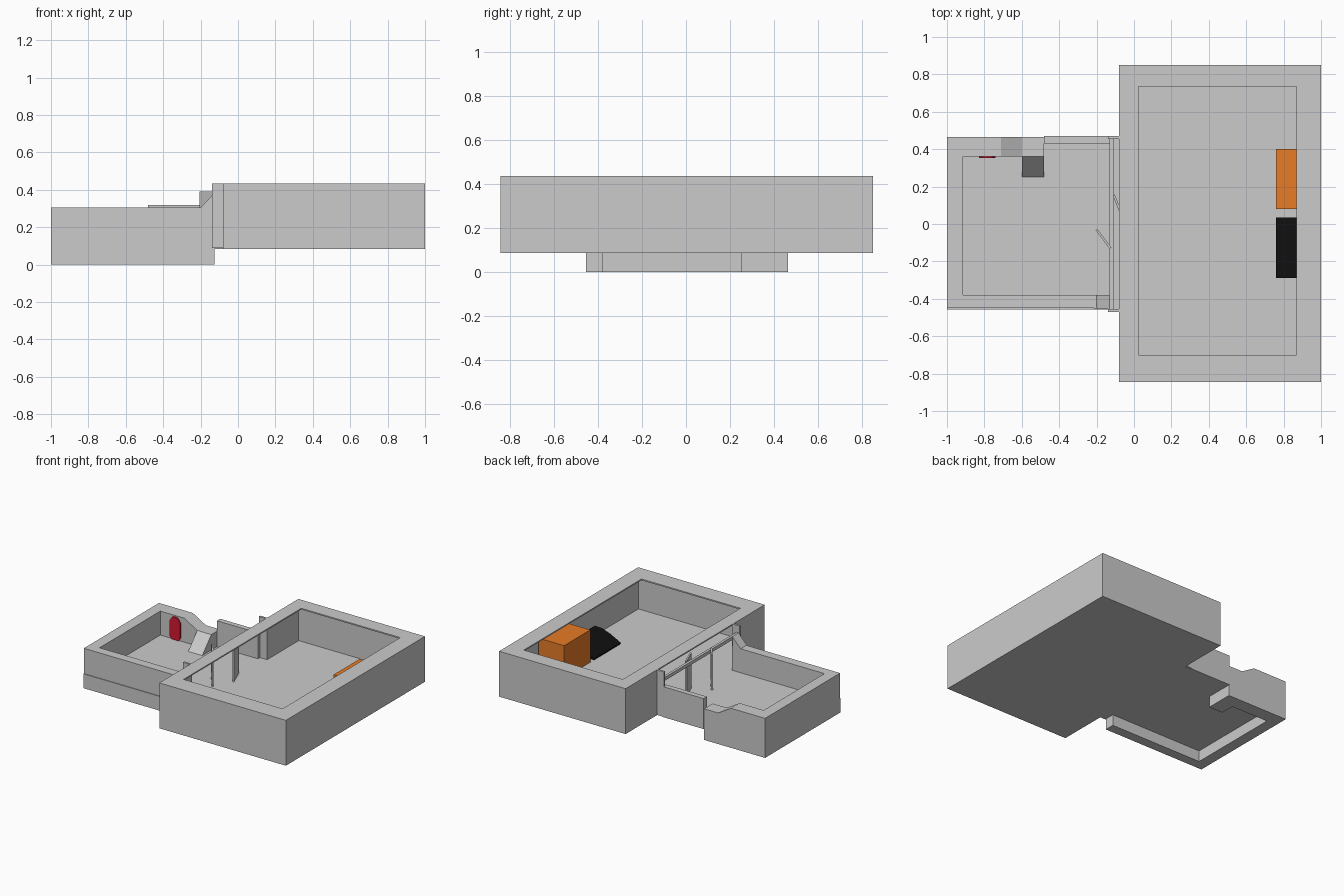
import bpy, math

if "Cube" in bpy.data.objects:
    bpy.data.objects.remove(bpy.data.objects["Cube"])


def mesh(name, verts, faces, color=None):
    me = bpy.data.meshes.new(name)
    me.from_pydata(verts, [], faces)
    ob = bpy.data.objects.new(name, me)
    bpy.context.collection.objects.link(ob)
    if color:
        mat = bpy.data.materials.new(name + "_paint")
        mat.diffuse_color = (*color, 1)
        mat.use_nodes = True
        mat.node_tree.nodes["Principled BSDF"].inputs["Base Color"].default_value = mat.diffuse_color
        me.materials.append(mat)
    return ob


def prism(name, pts, axis, a, b, color=None):
    """Extrude a 2D profile along axis (x: y,z  y: x,z  z: x,y) from a to b."""
    def place(p, t):
        return {"x": (t, p[0], p[1]), "y": (p[0], t, p[1]), "z": (p[0], p[1], t)}[axis]
    area = sum(p[0] * q[1] - q[0] * p[1] for p, q in zip(pts, pts[1:] + pts[:1]))
    if (area < 0) != (axis == "y"):
        pts = pts[::-1]
    n = len(pts)
    verts = [place(p, a) for p in pts] + [place(p, b) for p in pts]
    faces = [list(range(n))[::-1], list(range(n, 2 * n))]
    faces += [[i, (i + 1) % n, (i + 1) % n + n, i + n] for i in range(n)]
    return mesh(name, verts, faces, color)


def box(name, x, y, z, color=None):
    return prism(name, [(x[0], y[0]), (x[1], y[0]), (x[1], y[1]), (x[0], y[1])],
                 "z", z[0], z[1], color)


def ring(name, outer, inner, z0, z1):
    """Rectangular frame, each rectangle given as x0, x1, y0, y1."""
    def rect(r, z):
        return [(r[0], r[2], z), (r[1], r[2], z), (r[1], r[3], z), (r[0], r[3], z)]
    verts = rect(outer, z0) + rect(inner, z0) + rect(outer, z1) + rect(inner, z1)
    faces = []
    for i in range(4):
        j = (i + 1) % 4
        faces += [[i, j, j + 8, i + 8], [j + 4, i + 4, i + 12, j + 12],
                  [i + 8, j + 8, j + 12, i + 12], [j, i, i + 4, j + 4]]
    return mesh(name, verts, faces)


def door(name, p, q, t, z):
    dx, dy = q[0] - p[0], q[1] - p[1]
    k = t / 2 / math.hypot(dx, dy)
    n = (-dy * k, dx * k)
    prism(name, [(p[0] + n[0], p[1] + n[1]), (p[0] - n[0], p[1] - n[1]),
                 (q[0] - n[0], q[1] - n[1]), (q[0] + n[0], q[1] + n[1])], "z", *z)


BASE, FLOOR, TOP, T = 0.085, 0.12, 0.435, 0.01

# Large room: floor, thin outer walls, overhanging flat rim
box("large_floor", (-0.08, 1), (-0.845, 0.85), (BASE, FLOOR))
box("large_east_wall", (1 - T, 1), (-0.845, 0.85), (BASE, TOP))
box("large_front_wall", (-0.08, 1 - T), (-0.845, -0.845 + T), (BASE, TOP))
box("large_back_wall", (-0.08, 1 - T), (0.85 - T, 0.85), (BASE, TOP))
box("large_west_wall_front", (-0.08, -0.08 + T), (-0.845 + T, -0.46), (BASE, TOP))
box("large_west_wall_back", (-0.08, -0.08 + T), (0.455, 0.85 - T), (BASE, TOP))
ring("large_rim", (-0.08, 1, -0.845, 0.85), (0.025, 0.87, -0.70, 0.735), TOP - T, TOP)

# Small room: raised floor inside walls that reach the ground
box("small_floor", (-0.93, -0.08), (-0.40, 0.36), (BASE, FLOOR))
box("small_floor_back", (-0.48, -0.08), (0.36, 0.465), (BASE, FLOOR))
box("small_floor_front", (-0.125, -0.08), (-0.455, -0.38), (BASE, FLOOR))
box("small_west_wall", (-1, -0.915), (-0.45, 0.465), (0, 0.305))
box("small_front_wall", (-1, -0.125), (-0.45, -0.38), (0, 0.305))
box("small_front_plinth", (-1, -0.125), (-0.456, -0.45), (0, 0.11))
prism("small_back_wall", [(-0.915, 0), (-0.48, 0), (-0.48, 0.24), (-0.60, 0.24),
                          (-0.71, 0.305), (-0.915, 0.305)], "y", 0.36, 0.465)
prism("back_wall_ramp", [(0.25, 0), (0.36, 0), (0.36, 0.24), (0.25, FLOOR)],
      "x", -0.60, -0.48)
box("thin_back_panel", (-0.48, -0.13), (0.43, 0.47), (BASE, 0.32))
prism("front_wall_slope", [(-0.215, 0.30), (-0.13, 0.30), (-0.13, 0.38), (-0.20, 0.305)],
      "y", -0.455, -0.38)

# Portal between the rooms
for label, y in (("front", -0.4625), ("back", 0.4625)):
    box("portal_jamb_" + label, (-0.14, -0.075), (y - 0.008, y + 0.008), (0.09, TOP))
box("portal_beam", (-0.13, -0.11), (-0.455, 0.455), (0.355, 0.38))

# Two half-open door leaves
door("door_leaf_front", (-0.20, -0.03), (-0.125, -0.13), 0.012, (FLOOR, 0.39))
door("door_leaf_back", (-0.108, 0.155), (-0.055, 0.02), 0.012, (FLOOR, 0.39))

# Coloured furniture
box("orange_cabinet", (0.76, 0.98), (0.08, 0.40), (FLOOR, 0.37), (0.8, 0.2, 0.02))
prism("black_wedge", [(0.76, FLOOR), (0.98, FLOOR), (0.98, 0.20), (0.92, 0.20),
                      (0.85, 0.175), (0.76, 0.13)], "y", -0.29, 0.035, (0.005, 0.005, 0.005))
prism("red_panel", [(-0.83, 0.14), (-0.815, FLOOR), (-0.755, FLOOR), (-0.74, 0.14),
                    (-0.74, 0.26), (-0.76, 0.29), (-0.785, 0.297), (-0.81, 0.29),
                    (-0.83, 0.26)], "y", 0.352, 0.362, (0.65, 0.01, 0.03))
